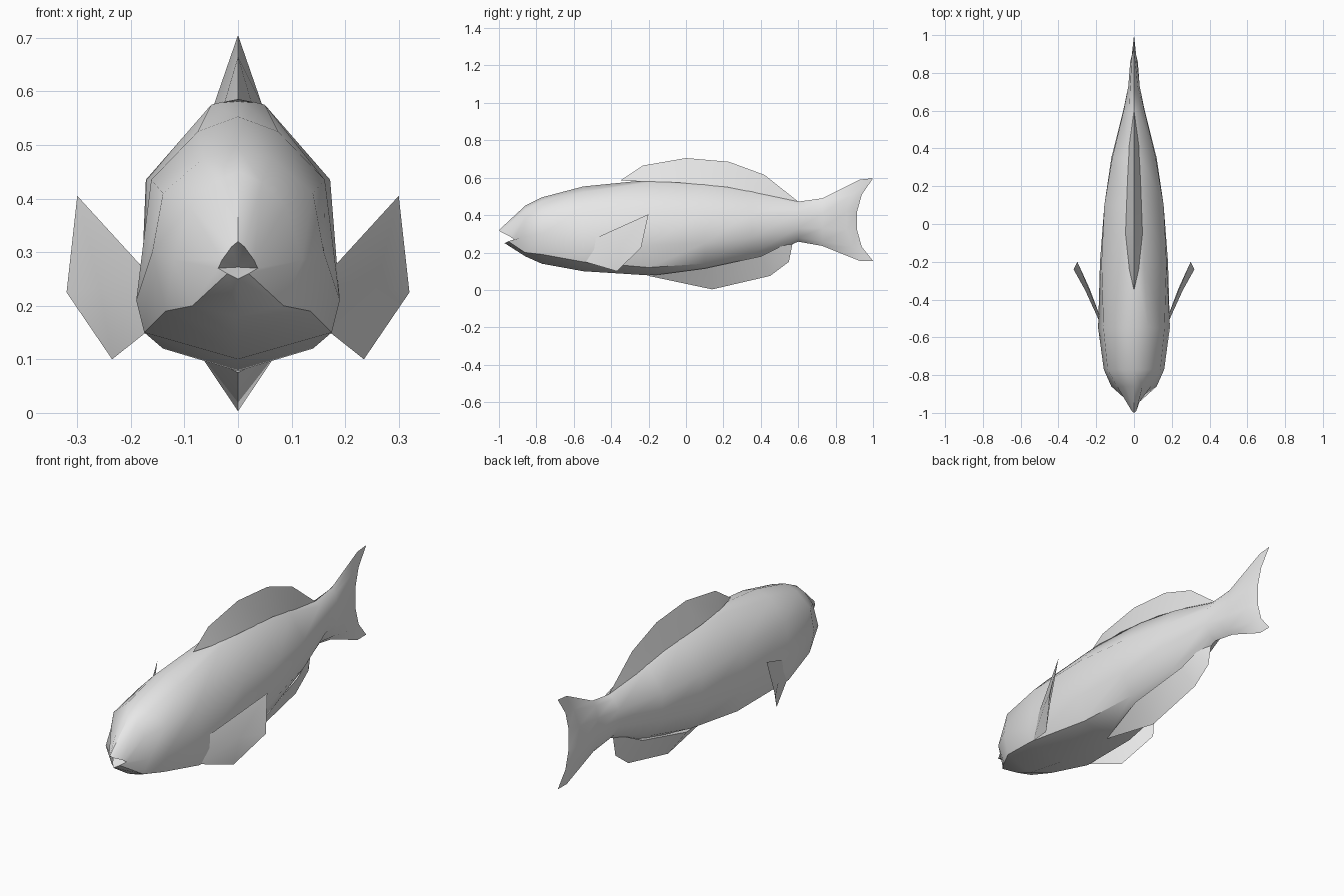
import bpy, bmesh

if "Cube" in bpy.data.objects:
    bpy.data.objects.remove(bpy.data.objects["Cube"])

grey = bpy.data.materials.new("pale grey")
grey.diffuse_color = (0.8, 0.8, 0.8, 1)
grey.use_nodes = True
grey.node_tree.nodes["Principled BSDF"].inputs["Base Color"].default_value = grey.diffuse_color


def make(name, verts, faces, angle):
    """Mesh object with outward normals and smooth shading below an angle."""
    bm = bmesh.new()
    vs = [bm.verts.new(v) for v in verts]
    for f in faces:
        bm.faces.new([vs[i] for i in f])
    bmesh.ops.remove_doubles(bm, verts=bm.verts, dist=0.0005)
    bmesh.ops.recalc_face_normals(bm, faces=bm.faces)
    mesh = bpy.data.meshes.new(name)
    bm.to_mesh(mesh)
    bm.free()
    mesh.materials.append(grey)
    ob = bpy.data.objects.new(name, mesh)
    bpy.context.collection.objects.link(ob)
    bpy.ops.object.select_all(action='DESELECT')
    ob.select_set(True)
    bpy.context.view_layer.objects.active = ob
    bpy.ops.object.shade_smooth_by_angle(angle=angle)
    return ob


# Body sections: y, bottom z, belly (x, z), low side, high side, shoulder, top z
sections = [
    (-1.00, .25, .02, .26, .037, .27, .030, .285, .012, .31, .32),
    (-.86, .18, .085, .20, .12, .285, .09, .385, .045, .43, .45),
    (-.77, .14, .135, .19, .16, .30, .14, .41, .065, .475, .495),
    (-.55, .10, .175, .15, .19, .21, .162, .435, .075, .525, .553),
    (-.20, .078, .14, .12, .18, .24, .172, .435, .05, .575, .588),
    (.10, .095, .10, .14, .157, .25, .157, .42, .045, .56, .58),
    (.35, .15, .06, .19, .12, .28, .115, .41, .04, .52, .54),
    (.60, .258, .03, .28, .057, .33, .055, .41, .025, .455, .472),
    (.73, .235, .02, .26, .03, .33, .03, .41, .02, .47, .49),
    (.93, .155, .012, .23, .02, .32, .02, .42, .012, .51, .59),
    (1.00, .155, 0, .23, 0, .32, 0, .42, 0, .51, .597),
]
# Offsets along y for the open mouth and the forked tail
shift = {0: (.03, .05, .08, .06, .01, 0),
         9: (0, -.04, -.07, -.07, -.04, 0),
         10: (0, -.06, -.085, -.085, -.06, 0)}

verts, faces = [], []
for k, s in enumerate(sections):
    pts = [(0, s[1]), s[2:4], s[4:6], s[6:8], s[8:10], (0, s[10])]
    dy = shift.get(k, (0,) * 6)
    half = [(x, s[0] + d, z) for (x, z), d in zip(pts, dy)]
    verts += half + [(-x, y, z) for x, y, z in half[4:0:-1]]
n = 10
for k in range(len(sections) - 1):
    for i in range(n):
        j = (i + 1) % n
        faces.append((k * n + i, k * n + j, k * n + n + j, k * n + n + i))
# Mouth cavity
verts.append((0, -.91, .272))
faces += [((i + 1) % n, i, len(verts) - 1) for i in range(n)]
make("body", verts, faces, 0.7)


def wedge_fin(name, ridge, base):
    """Fin with a sharp edge (y, z) widening to a base (half width, y, z)."""
    m = len(ridge)
    vs = [(0, y, z) for y, z in ridge] + list(base) + [(-x, y, z) for x, y, z in base]
    fs = []
    for i in range(m - 1):
        fs += [(i, i + 1, m + i + 1, m + i), (i + 1, i, 2 * m + i, 2 * m + i + 1),
               (m + i, m + i + 1, 2 * m + i + 1, 2 * m + i)]
    # Drop repeated corners where edge and base meet
    clean = []
    for f in fs:
        seen = {}
        for v in f:
            seen.setdefault(tuple(round(c, 4) for c in vs[v]), v)
        if len(seen) > 2:
            clean.append(tuple(seen.values()))
    return make(name, vs, clean, 0.5)


# Back fin
wedge_fin("dorsal_fin",
          [(-.35, .585), (-.23, .665), (0, .705), (.23, .685), (.42, .615), (.60, .472)],
          [(0, -.35, .585), (.025, -.24, .58), (.045, -.05, .575), (.035, .22, .55),
           (.025, .42, .51), (0, .60, .472)])

# Belly fin
wedge_fin("anal_fin",
          [(-.20, .075), (.14, .003), (.45, .075), (.55, .15), (.57, .25)],
          [(0, -.20, .075), (.075, .10, .115), (.045, .40, .18), (.03, .50, .23),
           (0, .57, .25)])

# Side fins: thin leaf with a slight ridge on both faces
outline = [(.172, -.54, .15), (.235, -.37, .10), (.32, -.24, .225),
           (.30, -.20, .405), (.172, -.51, .265)]
for side, name in ((1, "right_side_fin"), (-1, "left_side_fin")):
    vs = [(side * x, y, z) for x, y, z in outline]
    vs += [(side * .258, -.352, .235), (side * .236, -.34, .235)]
    fs = []
    for i in range(5):
        j = (i + 1) % 5
        fs += [(i, j, 5), (j, i, 6)]
    make(name, vs, fs, 0.5)
